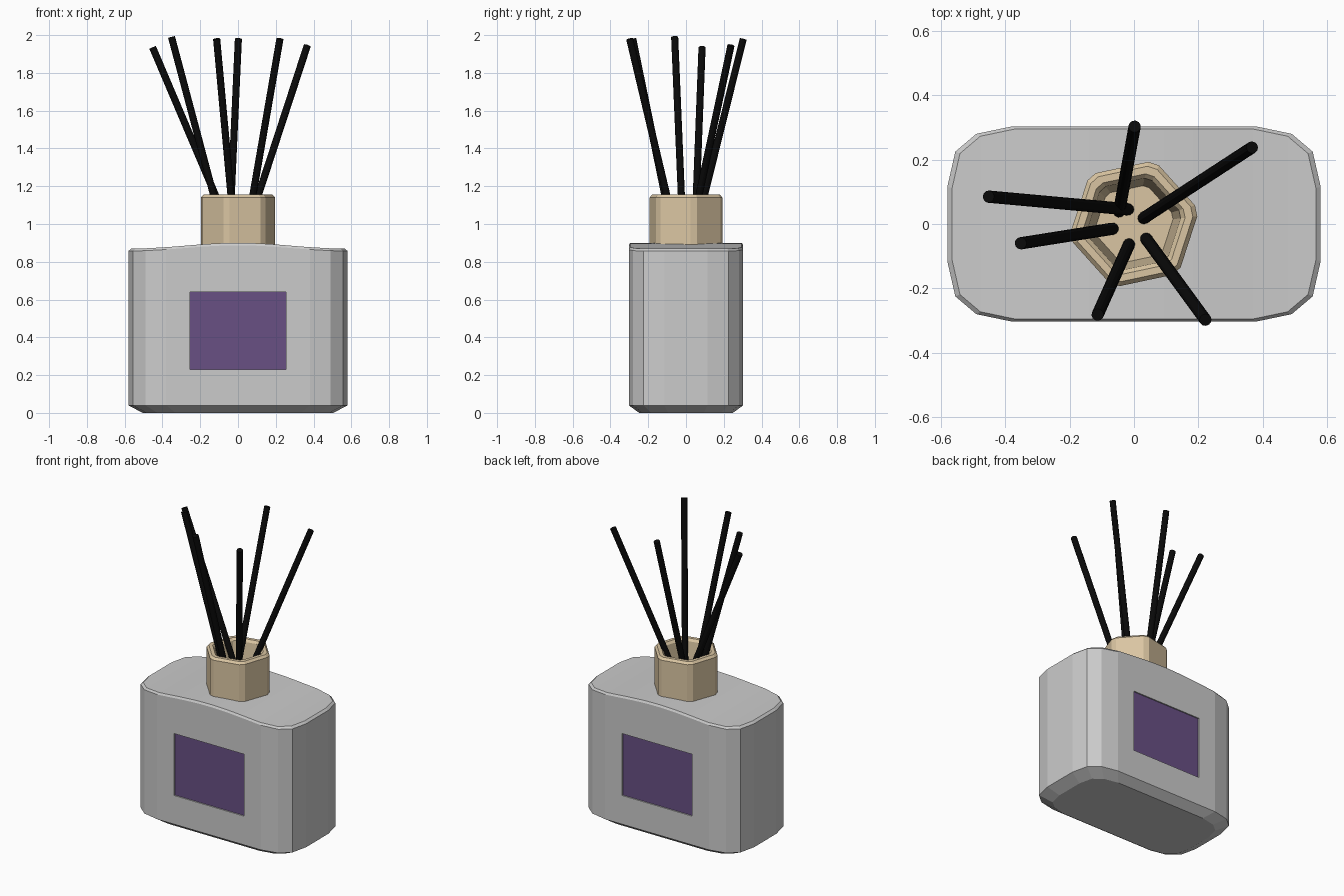
import bpy, bmesh, math
from mathutils import Vector

if "Cube" in bpy.data.objects:
    bpy.data.objects.remove(bpy.data.objects["Cube"])


def material(name, rgb):
    m = bpy.data.materials.new(name)
    m.diffuse_color = (*rgb, 1)
    m.use_nodes = True
    m.node_tree.nodes["Principled BSDF"].inputs["Base Color"].default_value = m.diffuse_color
    return m


def make_object(name, bm, mat=None):
    bmesh.ops.recalc_face_normals(bm, faces=bm.faces)
    me = bpy.data.meshes.new(name)
    bm.to_mesh(me)
    bm.free()
    ob = bpy.data.objects.new(name, me)
    bpy.context.collection.objects.link(ob)
    if mat:
        me.materials.append(mat)
    return ob


def bridge(bm, a, b):
    n = len(a)
    for i in range(n):
        j = (i + 1) % n
        bm.faces.new((a[i], a[j], b[j], b[i]))


def box(name, lo, hi, mat=None):
    bm = bmesh.new()
    bmesh.ops.create_cube(bm, size=1)
    lo, hi = Vector(lo), Vector(hi)
    for v in bm.verts:
        v.co = (lo + hi) / 2 + v.co * (hi - lo)
    return make_object(name, bm, mat)


tan = material("tan", (0.70, 0.56, 0.36))
purple = material("purple", (0.14, 0.08, 0.23))
black = material("black", (0.003, 0.003, 0.003))

# Bottle: faceted rounded rectangle with a gently crowned top
back = [(0.58, 0.115), (0.555, 0.225), (0.49, 0.28)]
back += [(0.38 - 0.76 * i / 16, 0.303) for i in range(17)]
back += [(-0.49, 0.28), (-0.555, 0.225), (-0.58, 0.115)]
outline = back + [(x, -y) for x, y in reversed(back)]


def crown(x):
    return 0.015 * (1 + math.cos(math.pi * x / 0.58))


bm = bmesh.new()


def body_ring(dx, dy, z, curved):
    sx, sy = 1 - dx / 0.58, 1 - dy / 0.303
    return [bm.verts.new((x * sx, y * sy, z + (crown(x) if curved else 0)))
            for x, y in outline]


rings = [body_ring(0.075, 0.055, 0, False), body_ring(0, 0, 0.04, False),
         body_ring(0, 0, 0.857, True), body_ring(0.015, 0.008, 0.87, True)]
for a, b in zip(rings, rings[1:]):
    bridge(bm, a, b)
bm.faces.new(rings[0])
top, n = rings[-1], len(outline)
for i in range(len(back) - 1):
    bm.faces.new((top[i], top[i + 1], top[n - 2 - i], top[n - 1 - i]))
bottle = make_object("bottle", bm)

# Recessed labels on the front and back
for side, s in (("front", -1), ("back", 1)):
    def span(a, b):
        return sorted((s * a, s * b))
    y0, y1 = span(0.293, 0.35)
    cutter = box(side + "_label_cutter", (-0.255, y0, 0.23), (0.255, y1, 0.64))
    cutter.hide_render = True
    cutter.hide_viewport = True
    mod = bottle.modifiers.new(side + "_recess", 'BOOLEAN')
    mod.operation = 'DIFFERENCE'
    mod.solver = 'EXACT'
    mod.object = cutter
    y0, y1 = span(0.285, 0.295)
    box(side + "_label", (-0.255, y0, 0.23), (0.255, y1, 0.64), purple)

# Hexagonal collar with bevelled corners and a hollow centre
bm = bmesh.new()
angles = [math.radians(12 + 60 * k + d) for k in range(6) for d in (-5, 5)]
profile = [(0.198, 0.87), (0.198, 1.14), (0.184, 1.155), (0.16, 1.155),
           (0.146, 1.14), (0.122, 0.92)]
rings = [[bm.verts.new((r * math.cos(a), r * math.sin(a), z)) for a in angles]
         for r, z in profile]
for a, b in zip(rings, rings[1:]):
    bridge(bm, a, b)
bm.faces.new(rings[0])
bm.faces.new(rings[-1])
make_object("collar", bm, tan)

# Reeds: (foot, tip)
reeds = [((0.025, 0.015), (0.367, 0.238, 1.945)),
         ((-0.012, 0.045), (-0.452, 0.085, 1.935)),
         ((-0.062, -0.014), (-0.352, -0.06, 1.99)),
         ((-0.047, 0.035), (0.002, 0.303, 1.98)),
         ((0.035, -0.042), (0.222, -0.298, 1.98)),
         ((-0.014, -0.06), (-0.113, -0.282, 1.98))]
for i, (foot, tip) in enumerate(reeds, 1):
    a, b = Vector((*foot, 0.90)), Vector(tip)
    bm = bmesh.new()
    bmesh.ops.create_cone(bm, cap_ends=True, segments=12, radius1=0.019,
                          radius2=0.019, depth=(b - a).length)
    rot = (b - a).to_track_quat('Z', 'Y')
    for v in bm.verts:
        v.co = rot @ v.co + (a + b) / 2
    make_object(f"reed_{i}", bm, black)
